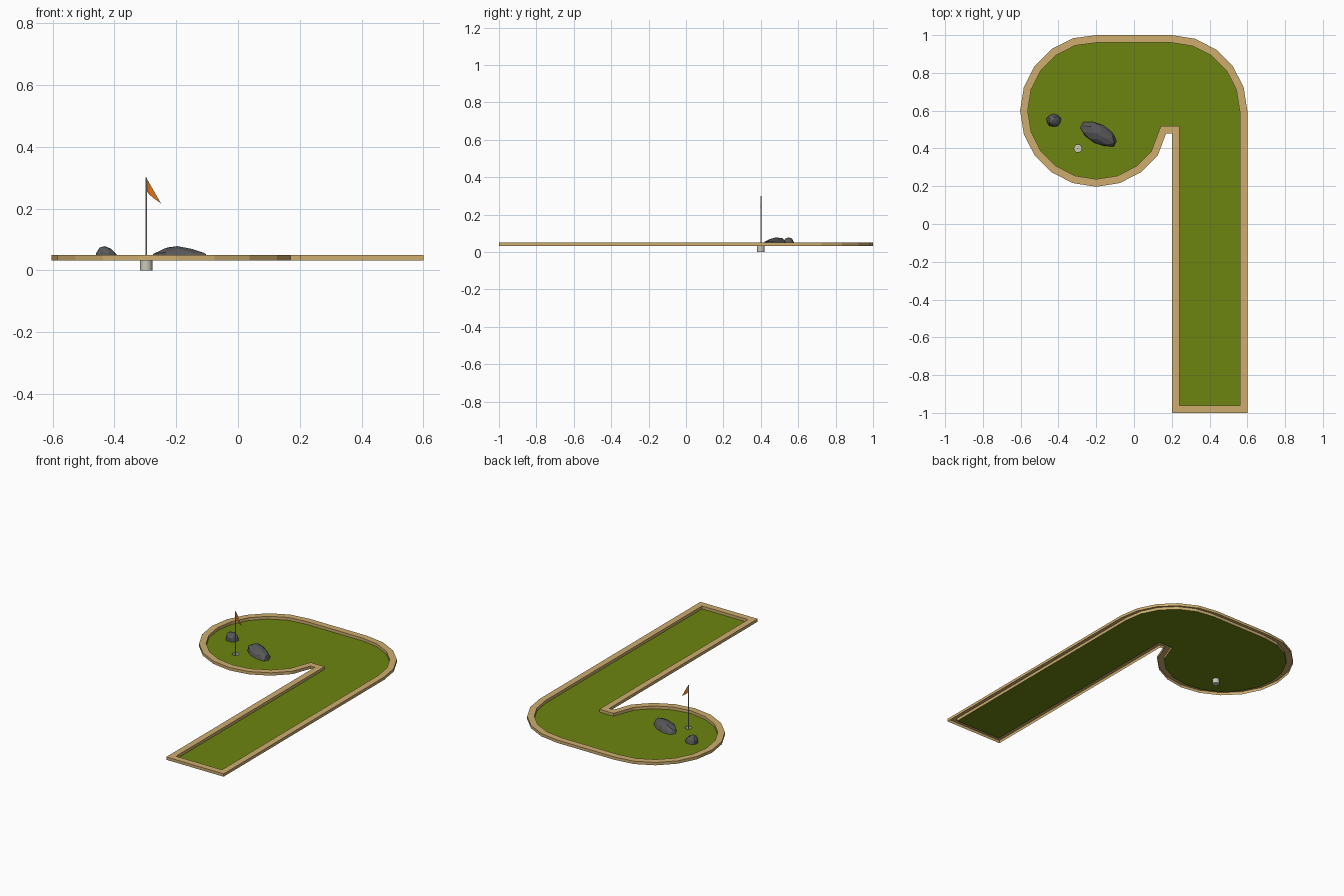
import bpy, bmesh, math, random
from mathutils import Vector, Matrix

if "Cube" in bpy.data.objects:
    bpy.data.objects.remove(bpy.data.objects["Cube"])

GREEN_Z, RIM_Z, RIM_W = 0.032, 0.05, 0.04
CUP = (-0.297, 0.4)


def material(name, rgb):
    m = bpy.data.materials.new(name)
    m.diffuse_color = (*rgb, 1)
    m.use_nodes = True
    m.node_tree.nodes["Principled BSDF"].inputs["Base Color"].default_value = m.diffuse_color
    return m


turf = material("turf green", (0.15, 0.235, 0.005))
wood = material("light wood", (0.62, 0.42, 0.16))
stone = material("dark stone", (0.1, 0.1, 0.105))
white = material("off white", (0.6, 0.58, 0.48))
orange = material("flag orange", (0.72, 0.17, 0.008))


def finish(name, bm, mat):
    me = bpy.data.meshes.new(name)
    bm.to_mesh(me)
    bm.free()
    me.materials.append(mat)
    ob = bpy.data.objects.new(name, me)
    bpy.context.collection.objects.link(ob)
    return ob


def arc(cx, cy, r, a0, a1):
    # 20-sided arc points, both ends included
    return [Vector((cx + r * math.cos(math.radians(a)), cy + r * math.sin(math.radians(a))))
            for a in range(a0, a1 + 1, 18)]


def inset(pts, d):
    # mitred inward offset of a counter-clockwise outline
    out = []
    for i, p in enumerate(pts):
        a = (p - pts[i - 1]).normalized()
        b = (pts[(i + 1) % len(pts)] - p).normalized()
        na, nb = Vector((-a.y, a.x)), Vector((-b.y, b.x))
        out.append(p + (na + nb) * d / (1 + na.dot(nb)))
    return out


# course outline: lane, outer bend, round putting area, notch
outer = [Vector((0.2, -1)), Vector((0.6, -1))] + arc(0.2, 0.6, 0.4, 0, 90)
outer += [Vector((-0.2, 1))] + arc(-0.2, 0.6, 0.403, 108, 324)
outer += [Vector((0.17, 0.48)), Vector((0.2, 0.48))]
inner = inset(outer, RIM_W)

# wooden border, open underneath
bm = bmesh.new()
rows = [[bm.verts.new((p.x, p.y, z)) for p in pts] for pts, z in
        ((outer, GREEN_Z), (outer, RIM_Z), (inner, RIM_Z), (inner, GREEN_Z))]
n = len(outer)
for lo, hi in zip(rows, rows[1:]):
    for i in range(n):
        j = (i + 1) % n
        bm.faces.new((lo[i], lo[j], hi[j], hi[i]))
finish("border", bm, wood)

# putting surface with a hole for the cup
bm = bmesh.new()
hole = [Vector((CUP[0] + 0.02 * math.cos(k * math.pi / 8), CUP[1] + 0.02 * math.sin(k * math.pi / 8)))
        for k in range(16)]
for loop in (inner, hole):
    vs = [bm.verts.new((p.x, p.y, GREEN_Z)) for p in loop]
    for i in range(len(vs)):
        bm.edges.new((vs[i - 1], vs[i]))
bmesh.ops.triangle_fill(bm, edges=bm.edges[:], use_beauty=True, normal=(0, 0, 1))
for f in bm.faces:
    f.normal_update()
    if f.normal.z < 0:
        f.normal_flip()
finish("putting_green", bm, turf)

# cup: side wall and floor, open at the top
bm = bmesh.new()
low = [bm.verts.new((p.x, p.y, 0)) for p in hole]
top = [bm.verts.new((p.x, p.y, GREEN_Z)) for p in hole]
for i in range(16):
    f = bm.faces.new((low[i - 1], low[i], top[i], top[i - 1]))
    f.smooth = True
bm.faces.new(low[::-1])
cup = finish("cup", bm, white)
for e in cup.data.edges:
    a, b = (cup.data.vertices[v].co for v in e.vertices)
    e.use_edge_sharp = a.z == b.z

# flag pole
bm = bmesh.new()
bmesh.ops.create_cone(bm, cap_ends=True, segments=8, radius1=0.0025, radius2=0.0025, depth=0.3,
                      matrix=Matrix.Translation((*CUP, 0.15)))
finish("flag_pole", bm, white)

# pennant: drooping triangle with a slight wave
bm = bmesh.new()
cols = []
for i in range(5):
    t = i / 4
    y = CUP[1] + 0.003 * math.sin(t * 2 * math.pi)
    x = CUP[0] + 0.048 * t
    hi = 0.30 - 0.084 * t
    lo = 0.257 - 0.041 * t - 0.006 * math.sin(t * math.pi) * (1 - t)
    v = [bm.verts.new((x, y, hi))]
    if i < 4:
        v.append(bm.verts.new((x, y, lo)))
    cols.append(v)
for a, b in zip(cols, cols[1:]):
    bm.faces.new([a[0], a[1]] + b[::-1])
finish("flag", bm, orange)


def rock(name, loc, size, angle, peak, seed):
    # jittered icosphere cut flat at the turf; peak shifts the summit sideways
    random.seed(seed)
    bm = bmesh.new()
    bmesh.ops.create_icosphere(bm, subdivisions=2, radius=1)
    for v in bm.verts:
        v.co *= random.uniform(0.92, 1.06)
        v.co.x += peak * max(v.co.z, 0)
        v.co = Vector((v.co.x * size[0], v.co.y * size[1], v.co.z * size[2]))
    bmesh.ops.bisect_plane(bm, geom=bm.verts[:] + bm.edges[:] + bm.faces[:], plane_co=(0, 0, 0),
                           plane_no=(0, 0, -1), clear_outer=True)
    bm.transform(Matrix.Translation((*loc, GREEN_Z)) @ Matrix.Rotation(math.radians(angle), 4, 'Z'))
    finish(name, bm, stone)


# rocks
rock("large_rock", (-0.187, 0.474), (0.104, 0.052, 0.047), -29, -0.1, 3)
rock("small_rock", (-0.425, 0.548), (0.039, 0.035, 0.047), 0, -0.15, 8)
